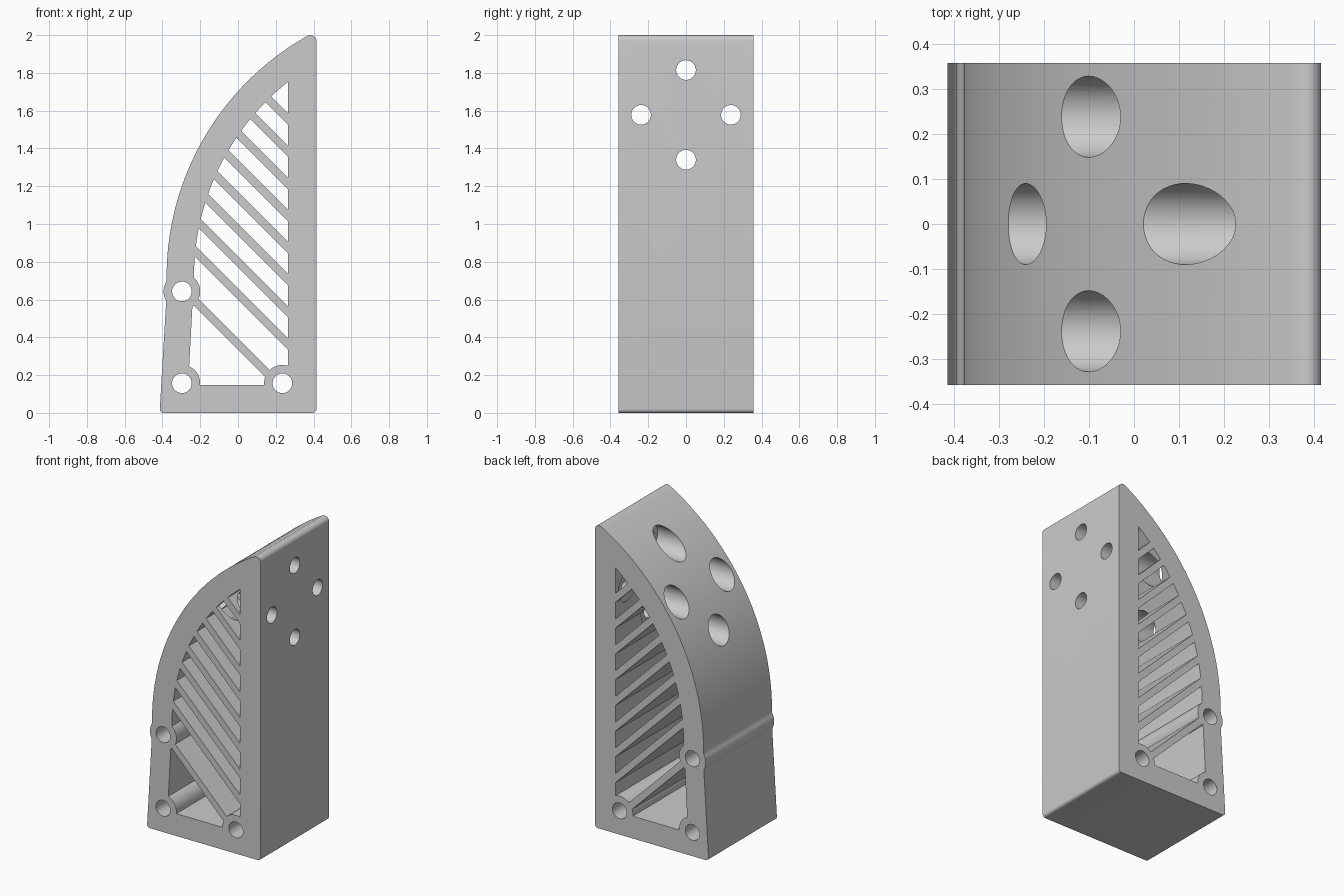
import bpy, bmesh
from math import radians, cos, sin
from mathutils import Vector

if "Cube" in bpy.data.objects:
    bpy.data.objects.remove(bpy.data.objects["Cube"])

HALF_DEPTH = 0.357
ARC_CENTRE = (1.085, 0.721)
OUTER_R, INNER_R = 1.463, 1.318
WALL_X = 0.265                       # inner face of the mounting wall
BOSSES = [(-0.297, 0.157), (0.235, 0.157), (-0.297, 0.643)]
BOSS_R, PIN_R = 0.097, 0.052

grey = bpy.data.materials.new("light grey")
grey.use_nodes = True
grey.diffuse_color = (0.6, 0.6, 0.6, 1)
grey.node_tree.nodes["Principled BSDF"].inputs["Base Color"].default_value = grey.diffuse_color


def arc(centre, r, start, end, steps):
    """Points on an arc, angles in degrees."""
    angles = [radians(start + (end - start) * i / steps) for i in range(steps + 1)]
    return [(centre[0] + r * cos(a), centre[1] + r * sin(a)) for a in angles]


def prism(name, profile, half, along="Y"):
    """Extrude a flat profile: (x, z) along y, or (y, z) along x between two limits."""
    lo, hi = half if along == "X" else (-half, half)
    place = (lambda p, d: (d, p[0], p[1])) if along == "X" else (lambda p, d: (p[0], d, p[1]))
    bm = bmesh.new()
    face = bm.faces.new([bm.verts.new(place(p, lo)) for p in profile])
    extruded = bmesh.ops.extrude_face_region(bm, geom=[face])["geom"]
    move = Vector(place((0, 0), hi - lo))
    bmesh.ops.translate(bm, vec=move, verts=[v for v in extruded if isinstance(v, bmesh.types.BMVert)])
    bmesh.ops.recalc_face_normals(bm, faces=bm.faces)
    mesh = bpy.data.meshes.new(name)
    bm.to_mesh(mesh)
    bm.free()
    mesh.materials.append(grey)
    obj = bpy.data.objects.new(name, mesh)
    bpy.context.collection.objects.link(obj)
    return obj


def cut(target, tool):
    """Subtract the tool from the target, then discard the tool."""
    mod = target.modifiers.new("cut", "BOOLEAN")
    mod.operation, mod.solver, mod.object = "DIFFERENCE", "EXACT", tool
    bpy.context.view_layer.objects.active = target
    bpy.ops.object.modifier_apply(modifier=mod.name)
    bpy.data.objects.remove(tool)


def disc(centre, r):
    return arc(centre, r, 0, 360, 48)[:-1]


# Solid body: rounded foot, side boss bulge, curved back, rounded tip
outline = (arc((0.395, 0.02), 0.02, 0, -90, 5)
           + arc((-0.394, 0.02), 0.02, 270, 180, 5)
           + arc(BOSSES[2], BOSS_R, 211, 149, 10)
           + arc(ARC_CENTRE, OUTER_R, 180, 119.3, 64)
           + arc((0.385, 1.97), 0.03, 112, 0, 8))
bracket = prism("bracket_body", outline, HALF_DEPTH)

# Hollow core, leaving the bosses and diagonal ribs standing
cavity = prism("cavity_cutter", [(WALL_X, 0.147), (-0.264, 0.147)]
               + arc(ARC_CENTRE, INNER_R, 180, 128.5, 64), 0.5)
rib_tops = [1.585 - 0.17 * i for i in range(8)] + [0.13]
for top in rib_tops:
    left, right, thick = -0.6, 0.5, 0.06
    z_left, z_right = top + WALL_X - left, top + WALL_X - right
    cut(cavity, prism("rib", [(left, z_left), (right, z_right),
                              (right, z_right - thick), (left, z_left - thick)], 0.6))
for centre in BOSSES:
    cut(cavity, prism("boss", disc(centre, BOSS_R), 0.6))
cut(bracket, cavity)

# Pin holes through the bosses
for centre in BOSSES:
    cut(bracket, prism("pin_hole", disc(centre, PIN_R), 0.6))

# Screw holes through the wall, with wide access bores from the curved back
for centre in [(0, 1.815), (0, 1.34), (-0.238, 1.578), (0.238, 1.578)]:
    cut(bracket, prism("access_bore", disc(centre, 0.09), (-0.7, 0.27), "X"))
    cut(bracket, prism("screw_hole", disc(centre, PIN_R), (-0.7, 0.7), "X"))

bpy.ops.object.select_all(action="DESELECT")
bracket.select_set(True)
bpy.context.view_layer.objects.active = bracket
bpy.ops.object.shade_smooth_by_angle(angle=radians(25))
